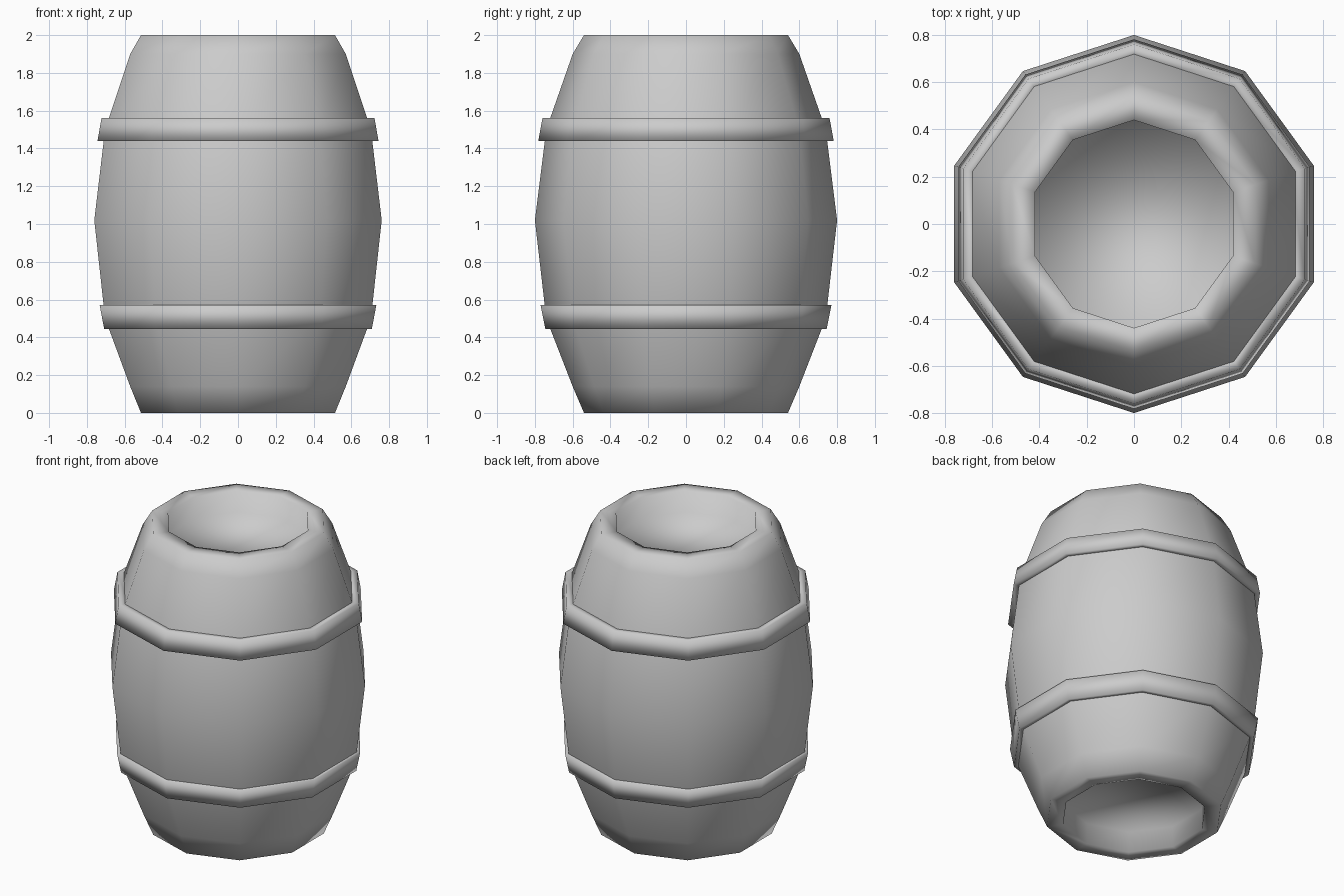
import bpy, bmesh
from math import cos, sin, pi

SIDES = 10

old = bpy.data.objects.get("Cube")
if old:
    bpy.data.objects.remove(old, do_unlink=True)

grey = bpy.data.materials.new("plain_grey")
grey.use_nodes = True
colour = (0.6, 0.6, 0.6, 1)
grey.diffuse_color = colour
grey.node_tree.nodes["Principled BSDF"].inputs["Base Color"].default_value = colour


def lathe(name, profile, closed=False):
    """Spin (radius, height) points into a ten-sided smooth object."""
    bm = bmesh.new()
    rings = []
    for r, z in profile:
        angles = [pi / 2 + 2 * pi * i / SIDES for i in range(SIDES)]
        rings.append([bm.verts.new((r * cos(a), r * sin(a), z)) for a in angles])
    pairs = list(zip(rings, rings[1:]))
    if closed:
        pairs.append((rings[-1], rings[0]))
    else:
        bm.faces.new(rings[0])
        bm.faces.new(rings[-1])
    for low, high in pairs:
        for i in range(SIDES):
            j = (i + 1) % SIDES
            bm.faces.new((low[i], low[j], high[j], high[i]))
    bmesh.ops.recalc_face_normals(bm, faces=bm.faces[:])
    for f in bm.faces:
        f.smooth = True
    mesh = bpy.data.meshes.new(name)
    bm.to_mesh(mesh)
    bm.free()
    mesh.materials.append(grey)
    obj = bpy.data.objects.new(name, mesh)
    bpy.context.collection.objects.link(obj)
    return obj


# Barrel body with a recessed lid at both ends
lathe("barrel_body", [
    (0.44, 0.14), (0.44, 0), (0.54, 0), (0.60, 0.14), (0.74, 0.5),
    (0.80, 1.02),
    (0.74, 1.5), (0.60, 1.9), (0.54, 2), (0.44, 2), (0.44, 1.86)])

# Hoops around the body
lathe("lower_hoop", [(0.71, 0.445), (0.745, 0.445), (0.77, 0.57), (0.73, 0.57)], True)
lathe("upper_hoop", [(0.73, 1.44), (0.782, 1.44), (0.76, 1.56), (0.70, 1.56)], True)
